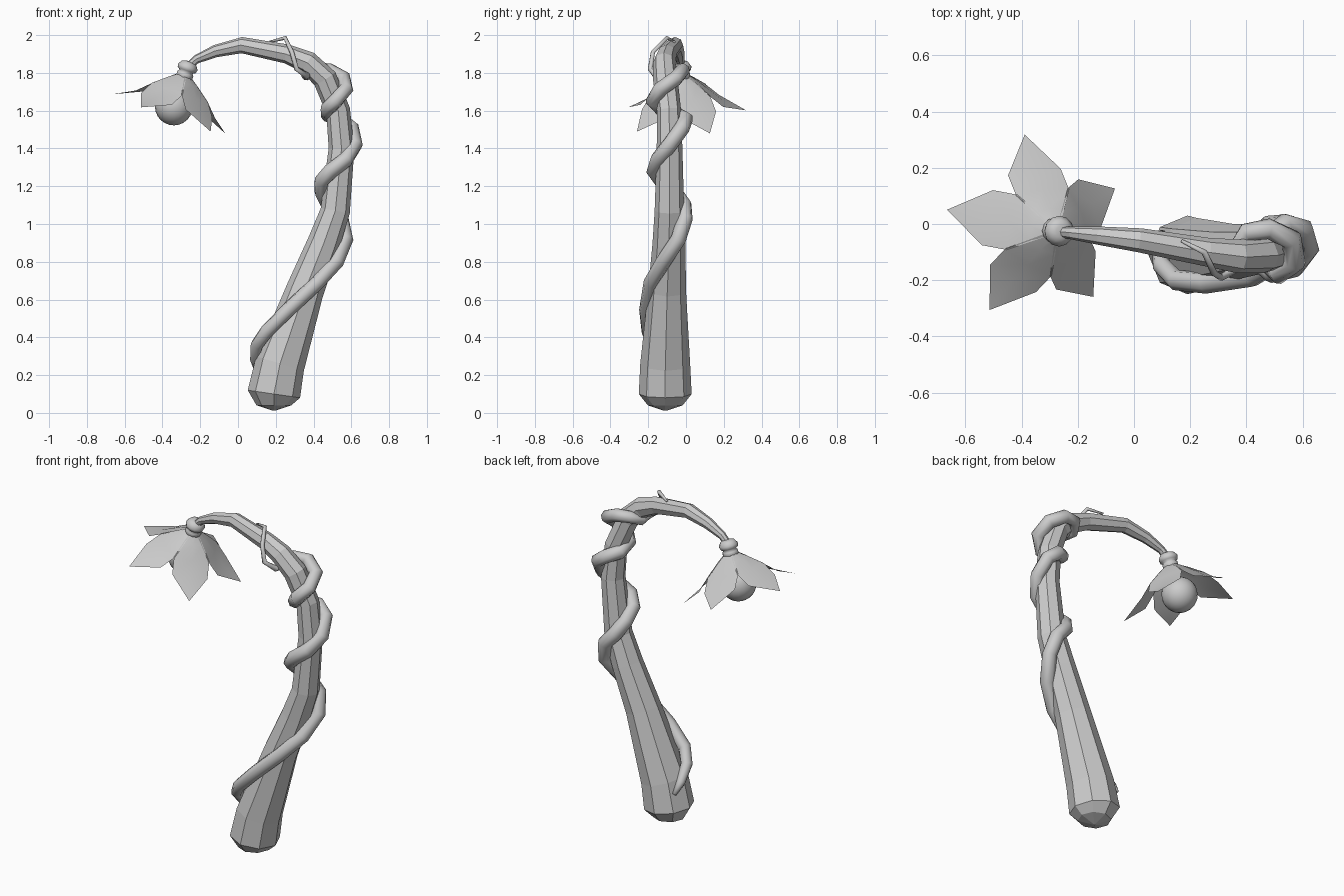
import bpy, bmesh, math
from mathutils import Vector


def finish(name, bm, smooth):
    bmesh.ops.recalc_face_normals(bm, faces=bm.faces[:])
    me = bpy.data.meshes.new(name)
    bm.to_mesh(me)
    bm.free()
    ob = bpy.data.objects.new(name, me)
    bpy.context.collection.objects.link(ob)
    for p in me.polygons:
        p.use_smooth = smooth
    return ob


def tube(name, pts, sides, smooth):
    """Tapered tube through (x, y, z, radius) stations, closed at both ends."""
    bm = bmesh.new()
    ps = [Vector(p[:3]) for p in pts]
    n = Vector((0, -1, 0))
    rings = []
    for i, p in enumerate(ps):
        t = (ps[min(i + 1, len(ps) - 1)] - ps[max(i - 1, 0)]).normalized()
        n = (n - t * n.dot(t)).normalized()
        b = t.cross(n)
        rings.append([bm.verts.new(p + (n * math.cos(a) + b * math.sin(a)) * pts[i][3])
                      for a in (2 * math.pi * k / sides for k in range(sides))])
    for r0, r1 in zip(rings, rings[1:]):
        for k in range(sides):
            j = (k + 1) % sides
            bm.faces.new((r0[k], r0[j], r1[j], r1[k]))
    bm.faces.new(rings[0])
    bm.faces.new(rings[-1])
    return finish(name, bm, smooth)


# Club-shaped stem that leans, arches over and tapers to the flower
tube("stem", [
    (.19, -.11, .012, .008), (.19, -.11, .04, .092), (.19, -.11, .10, .14),
    (.222, -.11, .26, .132), (.355, -.10, .65, .10), (.455, -.09, .90, .087),
    (.515, -.088, 1.07, .078), (.548, -.087, 1.40, .068), (.53, -.09, 1.60, .064),
    (.46, -.11, 1.77, .065), (.37, -.115, 1.855, .06), (.26, -.10, 1.90, .051),
    (.02, -.058, 1.947, .043), (-.12, -.042, 1.915, .033),
    (-.22, -.032, 1.872, .023), (-.262, -.028, 1.835, .02)], 8, False)

# Vine spiralling up the stem
tube("vine", [
    (.10, -.03, .22, .012), (.09, -.08, .28, .026), (.10, -.15, .36, .034),
    (.15, -.20, .43, .037), (.26, -.21, .54, .039), (.42, -.185, .69, .04),
    (.52, -.12, .80, .041), (.57, -.04, .92, .041), (.545, -.005, 1.03, .041),
    (.48, -.01, 1.10, .041), (.445, -.06, 1.17, .041), (.445, -.13, 1.23, .041),
    (.49, -.17, 1.28, .041), (.57, -.15, 1.34, .041), (.62, -.085, 1.42, .041),
    (.60, -.02, 1.51, .041), (.54, -.002, 1.555, .041), (.475, -.05, 1.58, .04),
    (.475, -.135, 1.61, .04), (.515, -.175, 1.65, .04), (.572, -.135, 1.715, .04),
    (.56, -.055, 1.77, .04), (.48, -.017, 1.815, .038), (.40, -.03, 1.82, .034),
    (.36, -.09, 1.785, .026), (.365, -.16, 1.785, .018), (.31, -.19, 1.82, .013),
    (.285, -.175, 1.91, .012), (.25, -.10, 1.985, .011), (.17, -.06, 1.965, .006)],
    8, True)

# Local frame of the hanging flower
origin = Vector((-.27, -.025, 1.82))
axis = Vector((-.086, .011, -.244)).normalized()
u = Vector((-.034, .334, .024))
u = (u - axis * u.dot(axis)).normalized()
v = axis.cross(u)

# Calyx: two small beads where the flower joins the stem
tube("calyx", [(*(origin + axis * h), r) for h, r in (
    (-.042, .022), (-.035, .04), (-.012, .055), (.006, .05), (.014, .036),
    (.024, .044), (.045, .045), (.06, .03))], 12, True)

# Five petals, flaring outward: rows of (radius, drop, half width)
rows = [(.03, .03, .02), (.08, .07, .055), (.145, .128, .1), (.215, .195, .1)]
for i in range(5):
    a = 2 * math.pi * i / 5
    out = u * math.cos(a) + v * math.sin(a)
    side = axis.cross(out)
    bm = bmesh.new()
    grid = [[bm.verts.new(origin + out * (r - .012 * abs(s)) + axis * h + side * w * s)
             for s in (-1, 0, 1)] for r, h, w in rows]
    tip = bm.verts.new(origin + out * .335 + axis * .26)
    for g0, g1 in zip(grid, grid[1:]):
        for k in (0, 1):
            bm.faces.new((g0[k], g0[k + 1], g1[k + 1], g1[k]))
    for k in (0, 1):
        bm.faces.new((grid[-1][k], grid[-1][k + 1], tip))
    finish(f"petal_{i + 1}", bm, True)

# Round bulb inside the petals
bm = bmesh.new()
bmesh.ops.create_uvsphere(bm, u_segments=20, v_segments=12, radius=.1)
bmesh.ops.translate(bm, vec=origin + axis * .21, verts=bm.verts[:])
finish("bulb", bm, True)
